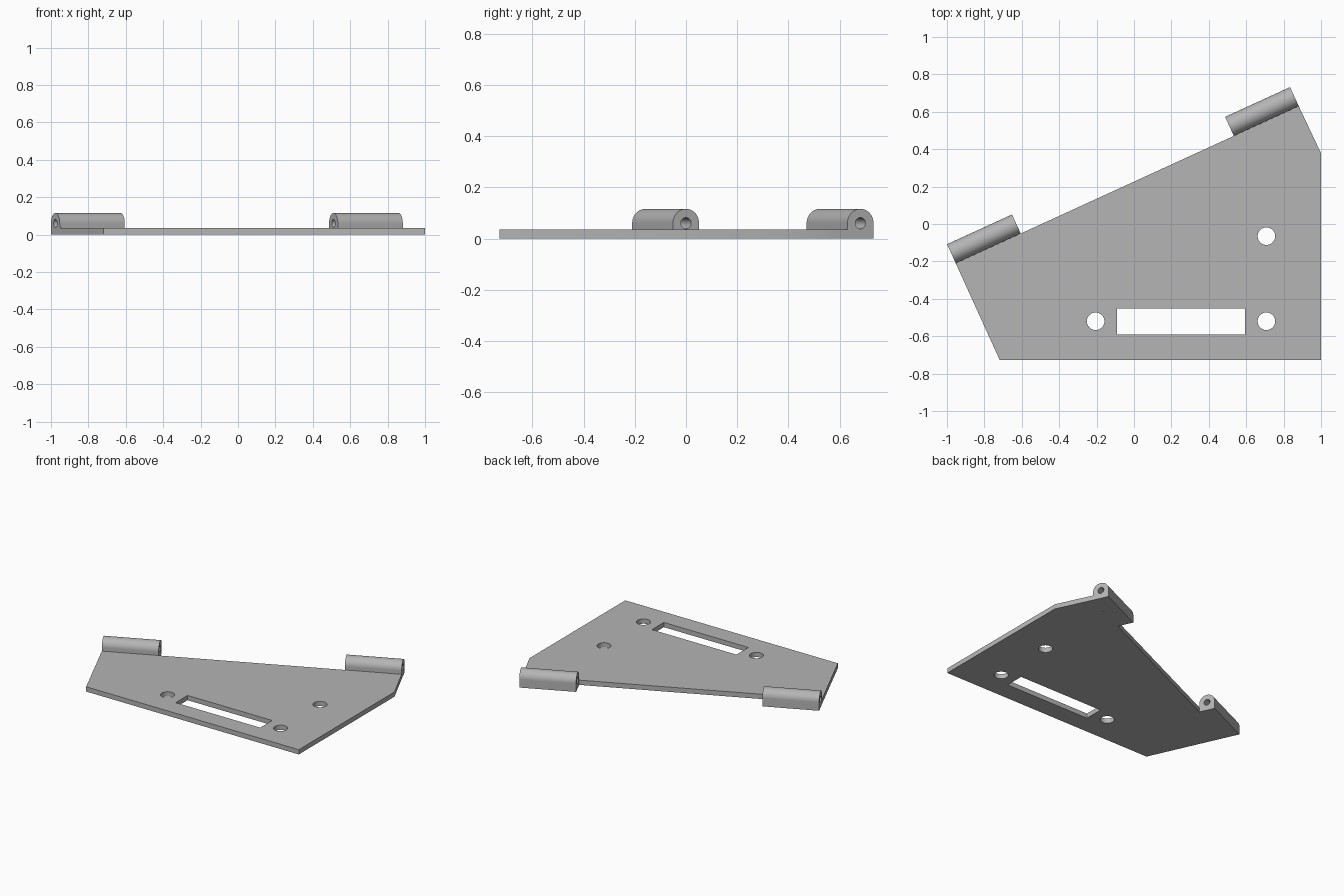
import bpy, bmesh, math
from mathutils import Matrix, Vector

cube = bpy.data.objects.get("Cube")
if cube:
    bpy.data.objects.remove(cube)

grey = bpy.data.materials.new("plain_grey")
grey.use_nodes = True
COLOUR = (0.46, 0.46, 0.46, 1)
grey.diffuse_color = COLOUR
grey.node_tree.nodes["Principled BSDF"].inputs["Base Color"].default_value = COLOUR

THICK = 0.035
ANGLE = math.radians(24.6)
ALONG = Vector((math.cos(ANGLE), math.sin(ANGLE), 0))
ACROSS = Vector((-ALONG.y, ALONG.x, 0))
UP = Vector((0, 0, 1))


def arc(cx, cy, r, start=0, sweep=2 * math.pi, steps=48):
    return [(cx + r * math.cos(start + sweep * i / steps),
             cy + r * math.sin(start + sweep * i / steps)) for i in range(steps)]


def extruded(name, loops, depth, matrix):
    """Solid from an outline and its holes, extruded along local z from 0 to depth."""
    curve = bpy.data.curves.new(name + "_outline", 'CURVE')
    curve.dimensions = '2D'
    curve.fill_mode = 'BOTH'
    curve.extrude = depth / 2
    for loop in loops:
        spline = curve.splines.new('POLY')
        spline.points.add(len(loop) - 1)
        for point, (x, y) in zip(spline.points, loop):
            point.co = (x, y, 0, 1)
        spline.use_cyclic_u = True
    helper = bpy.data.objects.new(name + "_outline", curve)
    bpy.context.collection.objects.link(helper)
    bpy.context.view_layer.update()
    deps = bpy.context.evaluated_depsgraph_get()
    mesh = bpy.data.meshes.new_from_object(helper.evaluated_get(deps))
    bpy.data.objects.remove(helper)
    bpy.data.curves.remove(curve)

    # Weld caps to walls and place the solid
    bm = bmesh.new()
    bm.from_mesh(mesh)
    bmesh.ops.remove_doubles(bm, verts=bm.verts, dist=0.0001)
    bmesh.ops.transform(bm, verts=bm.verts,
                        matrix=matrix @ Matrix.Translation((0, 0, depth / 2)))
    bmesh.ops.recalc_face_normals(bm, faces=bm.faces)
    bm.to_mesh(mesh)
    bm.free()
    mesh.name = name
    mesh.materials.clear()
    mesh.materials.append(grey)
    obj = bpy.data.objects.new(name, mesh)
    bpy.context.collection.objects.link(obj)
    bpy.ops.object.select_all(action='DESELECT')
    obj.select_set(True)
    bpy.context.view_layer.objects.active = obj
    bpy.ops.object.shade_smooth_by_angle(angle=math.radians(30))
    return obj


# Flat plate with three round holes and a slot
outline = [(-0.718, -0.727), (1, -0.727), (1, 0.378), (0.881, 0.63), (-0.953, -0.21)]
slot = [(-0.09, -0.591), (0.593, -0.591), (0.593, -0.453), (-0.09, -0.453)]
holes = [arc(x, y, 0.047) for x, y in ((-0.205, -0.52), (0.708, -0.52), (0.708, -0.065))]
extruded("mounting_plate", [outline, slot] + holes, THICK, Matrix())

# Hinge knuckles: square base, rounded top, pin hole along the length
DEPTH, AXIS, LENGTH = 0.112, 0.06, 0.382
profile = [(0, 0), (DEPTH, 0)] + arc(DEPTH / 2, AXIS, DEPTH / 2, 0, math.pi, 32) + [(0, AXIS)]
pin_hole = arc(DEPTH / 2, AXIS, 0.022, steps=32)
left_end = Vector((0.881, 0.63, 0)) - ALONG * LENGTH
for name, start in (("right_knuckle", Vector((-0.953, -0.21, 0))), ("left_knuckle", left_end)):
    frame = Matrix((ACROSS, UP, ALONG)).transposed().to_4x4()
    extruded(name, [profile, pin_hole], LENGTH, Matrix.Translation(start) @ frame)
